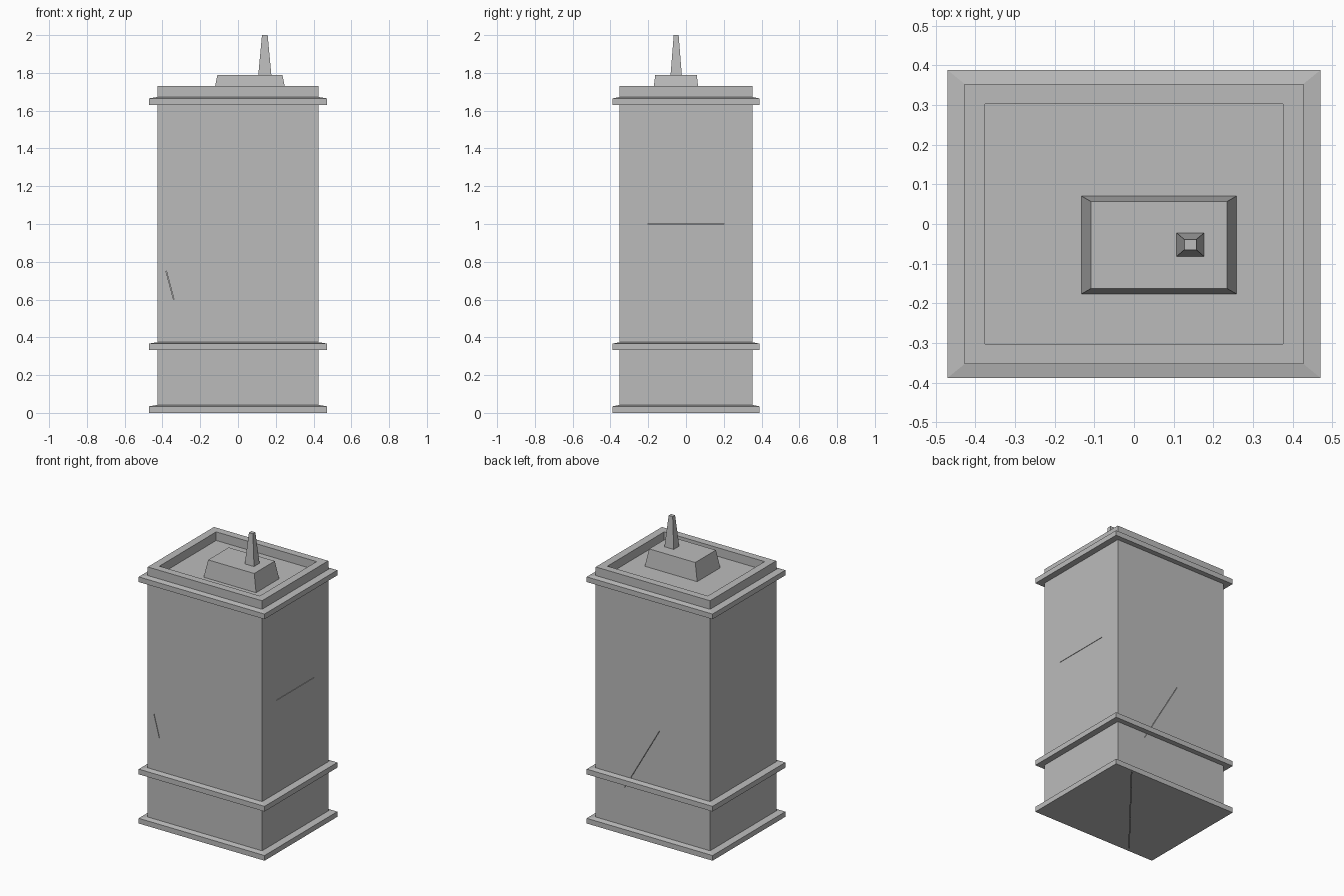
import bpy
import bmesh
from mathutils import Vector, Matrix

default = bpy.data.objects.get("Cube")
if default:
    bpy.data.objects.remove(default, do_unlink=True)

# One plain concrete colour
concrete = bpy.data.materials.new("concrete_grey")
concrete.use_nodes = True
grey = (0.5, 0.5, 0.5, 1)
concrete.diffuse_color = grey
concrete.node_tree.nodes["Principled BSDF"].inputs["Base Color"].default_value = grey


def finish(bm, name):
    bmesh.ops.recalc_face_normals(bm, faces=bm.faces)
    mesh = bpy.data.meshes.new(name)
    bm.to_mesh(mesh)
    bm.free()
    mesh.materials.append(concrete)
    obj = bpy.data.objects.new(name, mesh)
    bpy.context.collection.objects.link(obj)
    return obj


def loft(name, rings, cx=0, cy=0):
    """Closed solid through rectangles given as (half x, half y, z)."""
    bm = bmesh.new()
    loops = [[bm.verts.new((cx + sx * hx, cy + sy * hy, z))
              for sx, sy in ((-1, -1), (1, -1), (1, 1), (-1, 1))]
             for hx, hy, z in rings]
    for low, high in zip(loops, loops[1:]):
        for i in range(4):
            j = (i + 1) % 4
            bm.faces.new((low[i], low[j], high[j], high[i]))
    bm.faces.new(loops[0])
    bm.faces.new(loops[-1])
    return finish(bm, name)


def carve(target, paths, normal, width=0.003, depth=0.03):
    """Cut hairline cracks along surface paths."""
    normal = Vector(normal)
    bm = bmesh.new()
    for path in paths:
        for a, b in zip(path, path[1:]):
            a, b = Vector(a), Vector(b)
            along = (b - a).normalized()
            across = normal.cross(along)
            turn = Matrix((along, across, normal)).transposed().to_4x4()
            size = Matrix.Diagonal(((b - a).length, width, depth, 1))
            bmesh.ops.create_cube(
                bm, size=1, matrix=Matrix.Translation((a + b) / 2) @ turn @ size)
    cutter = finish(bm, "crack_cutter")
    cutter.hide_render = True
    mod = target.modifiers.new("cracks", "BOOLEAN")
    mod.operation = "DIFFERENCE"
    mod.solver = "EXACT"
    mod.use_self = True
    mod.object = cutter
    bpy.context.view_layer.update()
    graph = bpy.context.evaluated_depsgraph_get()
    target.data = bpy.data.meshes.new_from_object(target.evaluated_get(graph))
    target.modifiers.clear()
    bpy.data.objects.remove(cutter, do_unlink=True)


# Tower with a raised parapet around the sunken roof
W, D = 0.427, 0.353
tower = loft("tower_body", [(W, D, 0.02), (W, D, 1.73),
                            (0.375, 0.303, 1.73), (0.375, 0.303, 1.655)])

# Projecting ledges with slightly sloped upper faces
ledges = [loft(name, [(0.47, 0.388, z), (0.47, 0.388, z + 0.035), (W, D, z + 0.042)])
          for name, z in (("base_ledge", 0), ("lower_ledge", 0.332), ("top_ledge", 1.63))]

# Roof housing and tapered mast
loft("roof_housing", [(0.2, 0.126, 1.65), (0.172, 0.11, 1.79)], 0.063, -0.053)
loft("roof_mast", [(0.035, 0.03, 1.785), (0.015, 0.013, 2.0)], 0.142, -0.052)

# Hairline fractures on the walls and underside
carve(tower, [[(-0.38, -D, 0.75), (-0.34, -D, 0.6)]], (0, -1, 0))
carve(tower, [[(W, -0.2, 1.0), (W, 0.2, 1.0)]], (1, 0, 0))
carve(tower, [[(-0.05, D, 0.75), (0.21, D, 0.3)]], (0, 1, 0))
carve(ledges[0], [[(0.33, 0.37, 0), (-0.27, -0.37, 0)]], (0, 0, -1), depth=0.02)
